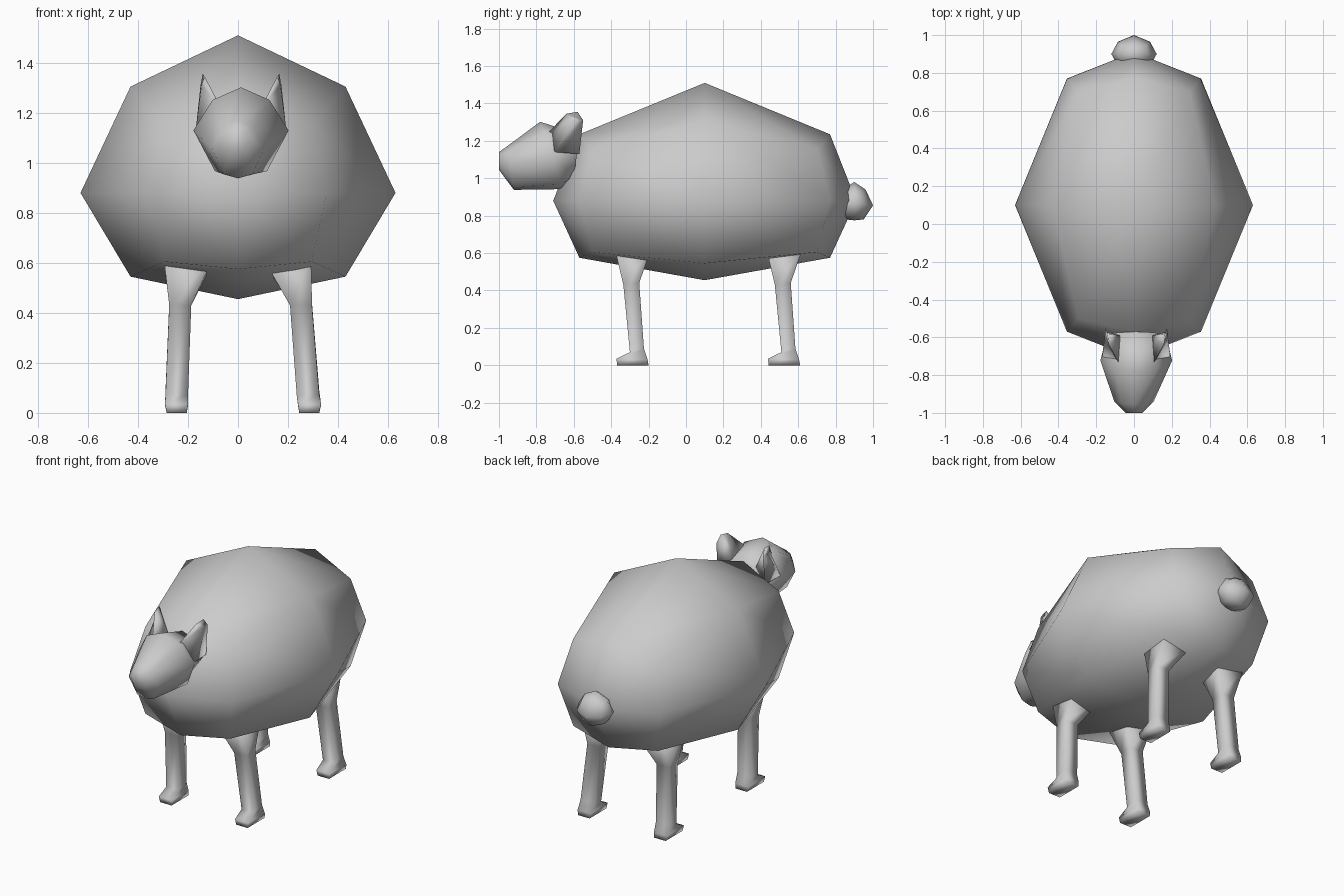
import bpy, bmesh
from mathutils import Vector

if "Cube" in bpy.data.objects:
    bpy.data.objects.remove(bpy.data.objects["Cube"])


def finish(name, bm):
    bmesh.ops.recalc_face_normals(bm, faces=bm.faces)
    for f in bm.faces:
        f.smooth = True
    mesh = bpy.data.meshes.new(name)
    bm.to_mesh(mesh)
    bm.free()
    ob = bpy.data.objects.new(name, mesh)
    bpy.context.collection.objects.link(ob)
    return ob


def cube_ball(name, centre, shape):
    """Once-subdivided cube; shape maps (|i|,|j|,k) to x, y offsets and world z."""
    bm = bmesh.new()
    bmesh.ops.create_cube(bm, size=2)
    bmesh.ops.subdivide_edges(bm, edges=bm.edges[:], cuts=1, use_grid_fill=True)
    for v in bm.verts:
        i, j, k = (round(c) for c in v.co)
        x, y, z = shape[(abs(i), abs(j), k)]
        v.co = Vector((i * x, centre + j * y, z))
    return finish(name, bm)


def loft(name, rings):
    bm = bmesh.new()
    loops = [[bm.verts.new(p) for p in r] for r in rings]
    n = len(loops[0])
    for a, b in zip(loops, loops[1:]):
        for i in range(n):
            j = (i + 1) % n
            bm.faces.new((a[i], a[j], b[j], b[i]))
    bm.faces.new(loops[0])
    bm.faces.new(loops[-1])
    return finish(name, bm)


# Woolly body
cube_ball("body", 0.1, {
    (0, 0, 1): (0, 0, 1.51), (0, 0, -1): (0, 0, 0.455),
    (1, 0, 0): (0.63, 0, 0.88), (0, 1, 0): (0, 0.81, 0.88),
    (1, 1, 0): (0.355, 0.67, 0.88),
    (1, 0, 1): (0.43, 0, 1.305), (1, 0, -1): (0.43, 0, 0.545),
    (0, 1, 1): (0, 0.67, 1.235), (0, 1, -1): (0, 0.67, 0.575),
    (1, 1, 1): (0.295, 0.6, 1.155), (1, 1, -1): (0.295, 0.6, 0.605)})

# Tail
cube_ball("tail", 0.9, {
    (0, 0, 1): (0, 0, 0.98), (0, 0, -1): (0, 0, 0.775),
    (1, 0, 0): (0.12, 0, 0.87), (0, 1, 0): (0, 0.1, 0.855),
    (1, 1, 0): (0.085, 0.065, 0.86),
    (1, 0, 1): (0.075, 0, 0.945), (1, 0, -1): (0.075, 0, 0.80),
    (0, 1, 1): (0, 0.06, 0.94), (0, 1, -1): (0, 0.05, 0.78),
    (1, 1, 1): (0.065, 0.045, 0.925), (1, 1, -1): (0.065, 0.04, 0.80)})

# Legs: side profile per level (front y, front z, back y, back z)
LEVELS = [(-0.368, 0, -0.2, 0), (-0.372, 0.035, -0.205, 0.03),
          (-0.3, 0.07, -0.225, 0.09), (-0.335, 0.43, -0.25, 0.44),
          (-0.38, 0.62, -0.195, 0.6)]
WIDTHS = {"left": [(-0.285, -0.205), (-0.292, -0.2), (-0.29, -0.2),
                   (-0.275, -0.187), (-0.297, -0.10)],
          "right": [(0.245, 0.325), (0.24, 0.332), (0.235, 0.325),
                    (0.208, 0.296), (0.10, 0.292)]}
for side, widths in WIDTHS.items():
    for end, dy in (("front", 0), ("back", 0.81)):
        loft(f"{end}_{side}_leg", [
            [(x0, yf + dy, zf), (x1, yf + dy, zf), (x1, yb + dy, zb), (x0, yb + dy, zb)]
            for (yf, zf, yb, zb), (x0, x1) in zip(LEVELS, widths)])

# Head: eight-sided rings from nose to neck
HX = 0.012


def head_ring(yt, zt, yb, zb, w, zm):
    half = [(0.0, 0.0), (0.6 * w, 0.14), (w, (zt - zm) / (zt - zb)), (0.55 * w, 0.93), (0.0, 1.0)]
    pts = [(x, t) for x, t in half] + [(-x, t) for x, t in half[3:0:-1]]
    return [(HX * (w > 0.12) + x, yt + (yb - yt) * t, zt + (zb - zt) * t) for x, t in pts]


loft("head", [
    head_ring(-1.0, 1.14, -1.0, 1.045, 0.045, 1.09),
    head_ring(-0.955, 1.172, -0.92, 0.938, 0.105, 1.06),
    head_ring(-0.78, 1.302, -0.66, 0.942, 0.19, 1.13),
    head_ring(-0.57, 1.235, -0.6, 1.0, 0.155, 1.12)])

# Ears
for name, s in (("left_ear", -1), ("right_ear", 1)):
    base = [(0.085, -0.75, 1.23), (0.18, -0.70, 1.14), (0.165, -0.57, 1.13), (0.085, -0.59, 1.21)]
    tip = [(0.145, -0.64, 1.345), (0.158, -0.6, 1.31), (0.162, -0.55, 1.31), (0.153, -0.58, 1.355)]
    loft(name, [[(HX + s * x, y, z) for x, y, z in r] for r in (base, tip)])
